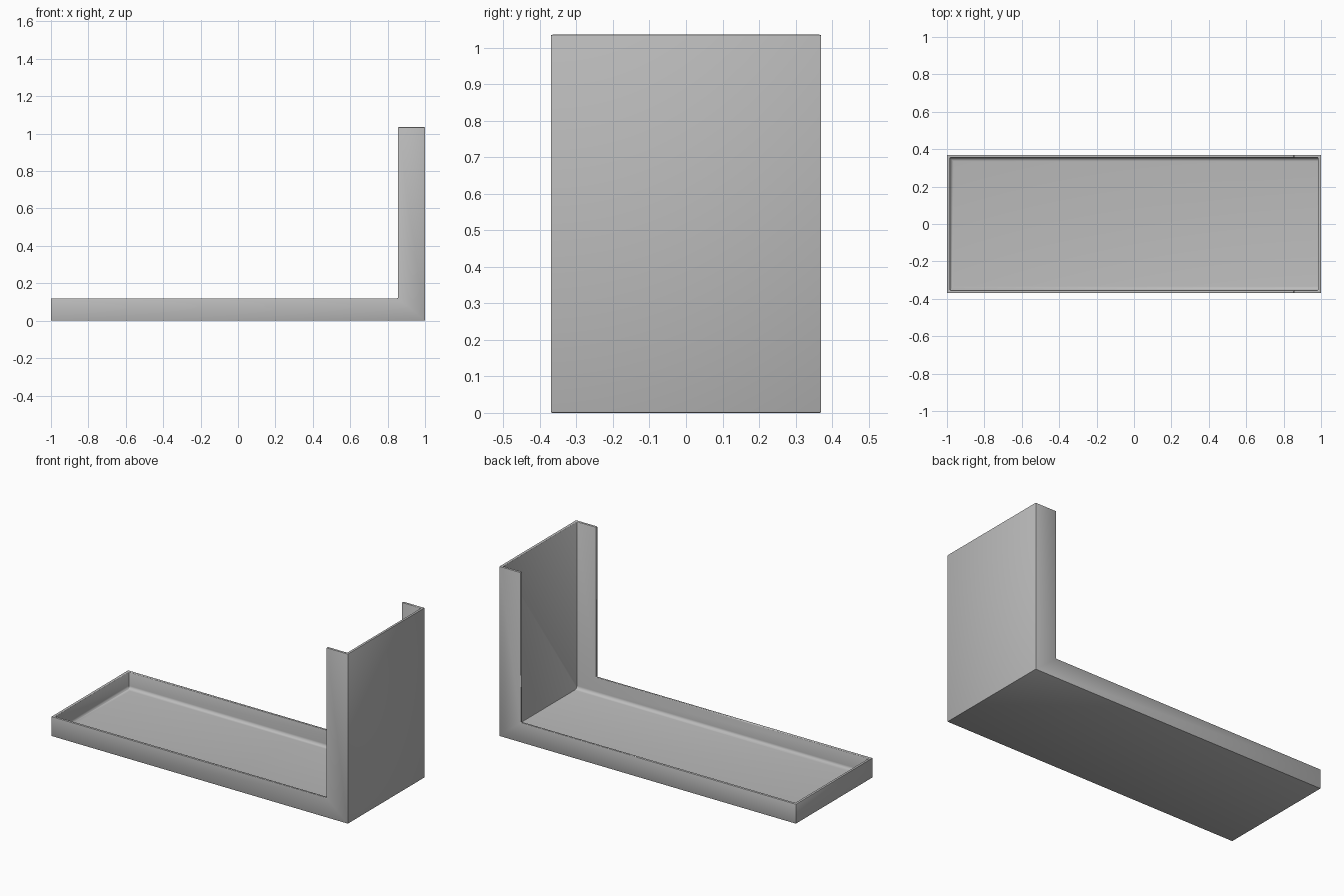
import bpy
import bmesh

cube = bpy.data.objects.get("Cube")
if cube:
    bpy.data.objects.remove(cube, do_unlink=True)

HALF_X, HALF_Y = 1.0, 0.37
WALL = 0.016
RIM_Z, TOP_Z = 0.12, 1.035
PANEL_X = 0.855

grey = bpy.data.materials.new("plain grey")
grey.use_nodes = True
colour = (0.5, 0.5, 0.5, 1)
grey.diffuse_color = colour
grey.node_tree.nodes["Principled BSDF"].inputs["Base Color"].default_value = colour


def make_prism(name, profile, half_y, fillet=None):
    """Extrude an x-z profile along y; optionally round edges chosen by a rule."""
    bm = bmesh.new()
    face = bm.faces.new([bm.verts.new((x, -half_y, z)) for x, z in profile])
    grown = bmesh.ops.extrude_face_region(bm, geom=[face])["geom"]
    moved = [v for v in grown if isinstance(v, bmesh.types.BMVert)]
    bmesh.ops.translate(bm, verts=moved, vec=(0, 2 * half_y, 0))
    bmesh.ops.recalc_face_normals(bm, faces=bm.faces)
    if fillet:
        edges = [e for e in bm.edges if fillet(e)]
        bmesh.ops.bevel(bm, geom=edges, offset=0.02, segments=6, profile=0.5,
                        affect='EDGES')
    mesh = bpy.data.meshes.new(name)
    bm.to_mesh(mesh)
    bm.free()
    mesh.materials.append(grey)
    obj = bpy.data.objects.new(name, mesh)
    bpy.context.collection.objects.link(obj)
    return obj


# L-shaped body: low tray with a tall end
tray = make_prism("tray_with_end_panel", [
    (-HALF_X, 0), (HALF_X, 0), (HALF_X, TOP_Z),
    (PANEL_X, TOP_Z), (PANEL_X, RIM_Z), (-HALF_X, RIM_Z)], HALF_Y)

# Cavity, rounded where the floor meets the low walls
inner_x = HALF_X - WALL


def floor_edge(edge):
    a, b = (v.co for v in edge.verts)
    at_floor = max(a.z, b.z) < RIM_Z
    return at_floor and min(a.x, b.x) < 0


cavity = make_prism("cavity_cutter", [
    (-inner_x, WALL), (inner_x, WALL), (inner_x, TOP_Z + 1),
    (-inner_x, TOP_Z + 1)], HALF_Y - WALL, floor_edge)
cavity.hide_render = True
cavity.hide_set(True)
cavity.display_type = 'WIRE'

cut = tray.modifiers.new("hollow", 'BOOLEAN')
cut.operation = 'DIFFERENCE'
cut.solver = 'EXACT'
cut.object = cavity

# Softly broken outer edges
soft = tray.modifiers.new("soft_edges", 'BEVEL')
soft.width = 0.004
soft.segments = 2
soft.limit_method = 'ANGLE'
soft.angle_limit = 1.0

# Apply the modifiers and drop the cutter
bpy.ops.object.select_all(action='DESELECT')
bpy.context.view_layer.objects.active = tray
tray.select_set(True)
for modifier in ("hollow", "soft_edges"):
    bpy.ops.object.modifier_apply(modifier=modifier)
bpy.data.objects.remove(cavity, do_unlink=True)
bpy.ops.object.shade_smooth_by_angle(angle=0.6)
